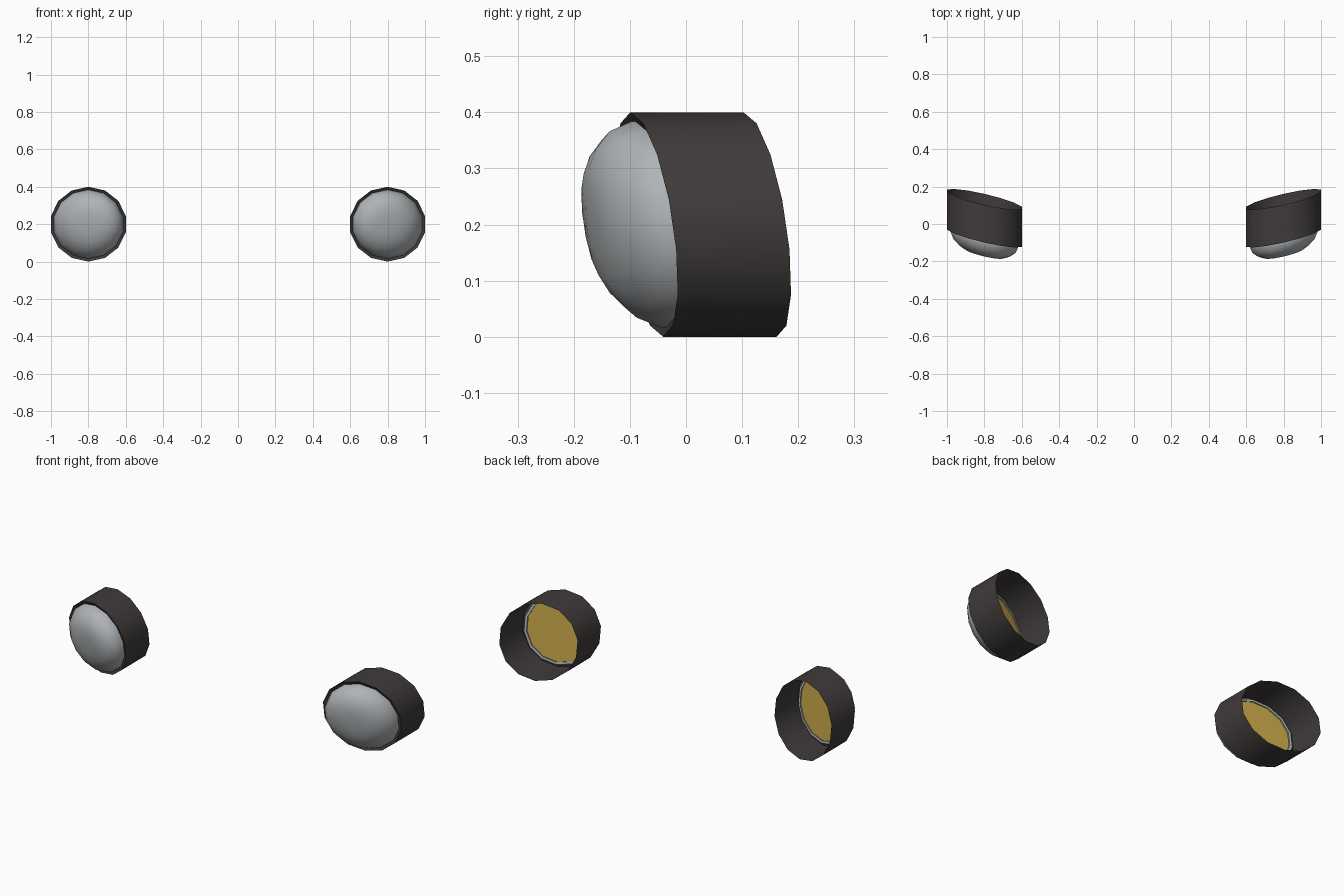
import bpy, bmesh, math

if "Cube" in bpy.data.objects:
    bpy.data.objects.remove(bpy.data.objects["Cube"])

SIDES = 14
CX, CZ = 0.8, 0.2


def material(name, rgb):
    m = bpy.data.materials.new(name)
    m.diffuse_color = (*rgb, 1)
    m.use_nodes = True
    m.node_tree.nodes["Principled BSDF"].inputs["Base Color"].default_value = m.diffuse_color
    return m


dark = material("dark_housing", (0.05, 0.043, 0.042))
glass = material("pale_glass", (0.43, 0.455, 0.47))
gold = material("gold_reflector", (0.50, 0.34, 0.06))


def slanted_y(dx, dz, off):
    # All rings lie parallel to a face raked outwards and downwards
    return -0.07 + 0.23 * dx - 0.147 * dz + off


def lathe(name, profile, mat, smooth=40, cap=False):
    """Loft rings of (radius, y offset); radius 0 makes a centre point."""
    bm = bmesh.new()
    rings = []
    for r, off in profile:
        if r == 0:
            rings.append([bm.verts.new((CX, slanted_y(0, 0, off), CZ))])
            continue
        ring = []
        for i in range(SIDES):
            a = 2 * math.pi * i / SIDES
            dx, dz = 1.025 * r * math.sin(a), r * math.cos(a)
            ring.append(bm.verts.new((CX + dx, slanted_y(dx, dz, off), CZ + dz)))
        rings.append(ring)
    for a, b in zip(rings, rings[1:]):
        for i in range(SIDES):
            j = (i + 1) % SIDES
            if len(b) == 1:
                bm.faces.new((a[i], a[j], b[0]))
            else:
                bm.faces.new((a[i], a[j], b[j], b[i]))
    if cap:
        bm.faces.new(rings[0])
    bmesh.ops.recalc_face_normals(bm, faces=bm.faces)
    # Open shells: make the outside (front) the normal side
    bm.normal_update()
    if sum(f.normal.y * f.calc_area() for f in bm.faces) > 0.001:
        bmesh.ops.reverse_faces(bm, faces=bm.faces)
    me = bpy.data.meshes.new(name)
    bm.to_mesh(me)
    bm.free()
    me.materials.append(mat)
    ob = bpy.data.objects.new(name, me)
    bpy.context.collection.objects.link(ob)
    ob.modifiers.new("Mirror", 'MIRROR').use_axis[0] = True
    bpy.ops.object.select_all(action='DESELECT')
    ob.select_set(True)
    bpy.context.view_layer.objects.active = ob
    bpy.ops.object.shade_smooth_by_angle(angle=math.radians(smooth))
    return ob


# Open-backed tube with a narrow front lip turned slightly inwards
lathe("lamp_housing", [(0.2, 0.202), (0.2, 0.0), (0.182, 0.008)], dark)

# Domed lens with a short skirt and flange at the back
lathe("lamp_lens", [(0.17, 0.018), (0.183, 0.018), (0.184, 0.0), (0.166, -0.042),
                    (0.135, -0.07), (0.1, -0.089), (0.05, -0.096), (0, -0.098)], glass)

# Gold disc closing the lens from behind
lathe("lamp_reflector", [(0.171, 0.012)], gold, cap=True)
